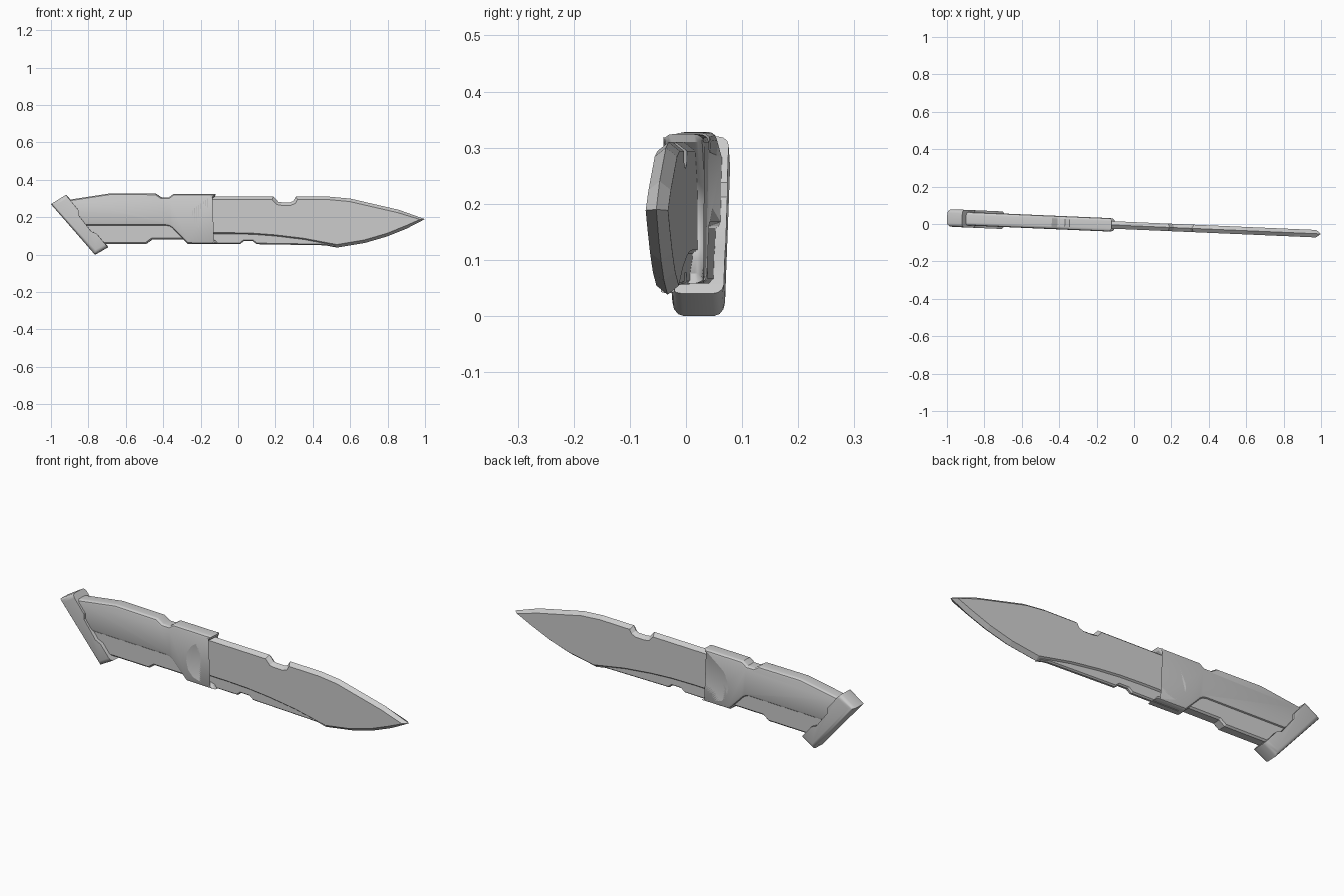
import bpy, bmesh, math
from mathutils import Vector

if "Cube" in bpy.data.objects:
    bpy.data.objects.remove(bpy.data.objects["Cube"])

TILT = -math.atan(0.043)   # whole knife is turned slightly about z


def inset(points, d):
    """Offset a closed outline inwards with limited mitres."""
    p = [Vector(q) for q in points]
    n = len(p)
    area = sum(p[i].cross(p[(i + 1) % n]) for i in range(n))
    s = 1 if area > 0 else -1
    out = []
    for i in range(n):
        a = (p[i] - p[i - 1]).normalized()
        b = (p[(i + 1) % n] - p[i]).normalized()
        na, nb = Vector((-a.y, a.x)) * s, Vector((-b.y, b.x)) * s
        m = na + nb
        m = m / max(m.length_squared / 2, 0.5)
        out.append(p[i] + m * d)
    return out


def finish(name, bm, smooth):
    bmesh.ops.recalc_face_normals(bm, faces=bm.faces)
    me = bpy.data.meshes.new(name)
    bm.to_mesh(me)
    bm.free()
    ob = bpy.data.objects.new(name, me)
    bpy.context.collection.objects.link(ob)
    ob.rotation_euler.z = TILT
    ob.location.y = -0.01
    if smooth:
        bpy.ops.object.select_all(action='DESELECT')
        ob.select_set(True)
        bpy.context.view_layer.objects.active = ob
        bpy.ops.object.shade_smooth_by_angle(angle=math.radians(32))
    return ob


def loft(outline, section):
    """Skin an x-z outline through (half width, inset) steps, mirrored in y."""
    steps = [(-y, d) for y, d in section]
    steps += [(y, d) for y, d in reversed(section) if y > 0]
    bm = bmesh.new()
    rings = [[bm.verts.new((q.x, y, q.y)) for q in inset(outline, d)] for y, d in steps]
    n = len(outline)
    for r, t in zip(rings, rings[1:]):
        for i in range(n):
            j = (i + 1) % n
            bm.faces.new((r[i], r[j], t[j], t[i]))
    bm.faces.new(rings[0])
    bm.faces.new(rings[-1])
    return bm


# Blade: main plate with ridge bevel all round
blade = [(-.29, .31), (.19, .31), (.215, .283), (.235, .28), (.28, .28), (.297, .287),
         (.31, .31), (.49, .31), (.60, .30), (.86, .24), (1.0, .19),
         (.90, .138), (.80, .098), (.68, .063), (.53, .038),
         (.35, .072), (.20, .09), (.08, .099), (-.05, .102), (-.29, .102)]
finish("blade", loft(blade, [(.02, .016), (0, 0)]), False)

# Thinner strip below the blade groove
strip = [(-.25, .14), (-.25, .056), (.01, .056), (.03, .072), (.08, .072), (.10, .056),
         (.47, .05), (.53, .041), (.50, .06), (.35, .09), (.20, .12)]
finish("blade_lower_strip", loft(strip, [(.012, .006), (.005, 0)]), False)

# Handle shell with the curved socket that holds the blade
handle = [(-.93, .20), (-.90, .294), (-.68, .328), (-.44, .326), (-.41, .306), (-.37, .306),
          (-.345, .324), (-.12, .324), (-.125, .31), (-.225, .237), (-.247, .205),
          (-.252, .165), (-.243, .127), (-.22, .103), (-.12, .076), (-.105, .058),
          (-.27, .058), (-.35, .14), (-.365, .15), (-.385, .154), (-.83, .154)]
finish("handle_shell", loft(handle, [(.036, .014), (.033, .006), (.026, .001), (.02, 0)]), True)

# Recessed lower grip
grip = [(-.87, .20), (-.36, .20), (-.28, .13), (-.27, .08), (-.46, .08), (-.49, .058), (-.74, .058)]
finish("handle_lower_grip", loft(grip, [(.028, .008), (.02, 0)]), False)

# Slanted pommel bar: recessed where it meets the handle, rounded ends
pommel = [(-1.0, .27), (-.92, .32), (-.852, .238), (-.852, .212), (-.785, .125),
          (-.755, .112), (-.695, .04), (-.765, .0)]
bm = loft(pommel, [(.047, 0)])
ends = [(Vector(pommel[a]), Vector(pommel[b])) for a, b in ((0, 1), (6, 7), (7, 0))]


def is_rim(e):
    a, b = e.verts
    if abs(a.co.y - b.co.y) > 1e-4:
        return False
    pa, pb = Vector((a.co.x, a.co.z)), Vector((b.co.x, b.co.z))
    return any((pa - p).length + (pb - q).length < 1e-4 or
               (pa - q).length + (pb - p).length < 1e-4 for p, q in ends)


bmesh.ops.bevel(bm, geom=[e for e in bm.edges if is_rim(e)], offset=.02,
                segments=3, profile=.5, affect='EDGES')
finish("pommel", bm, True)
